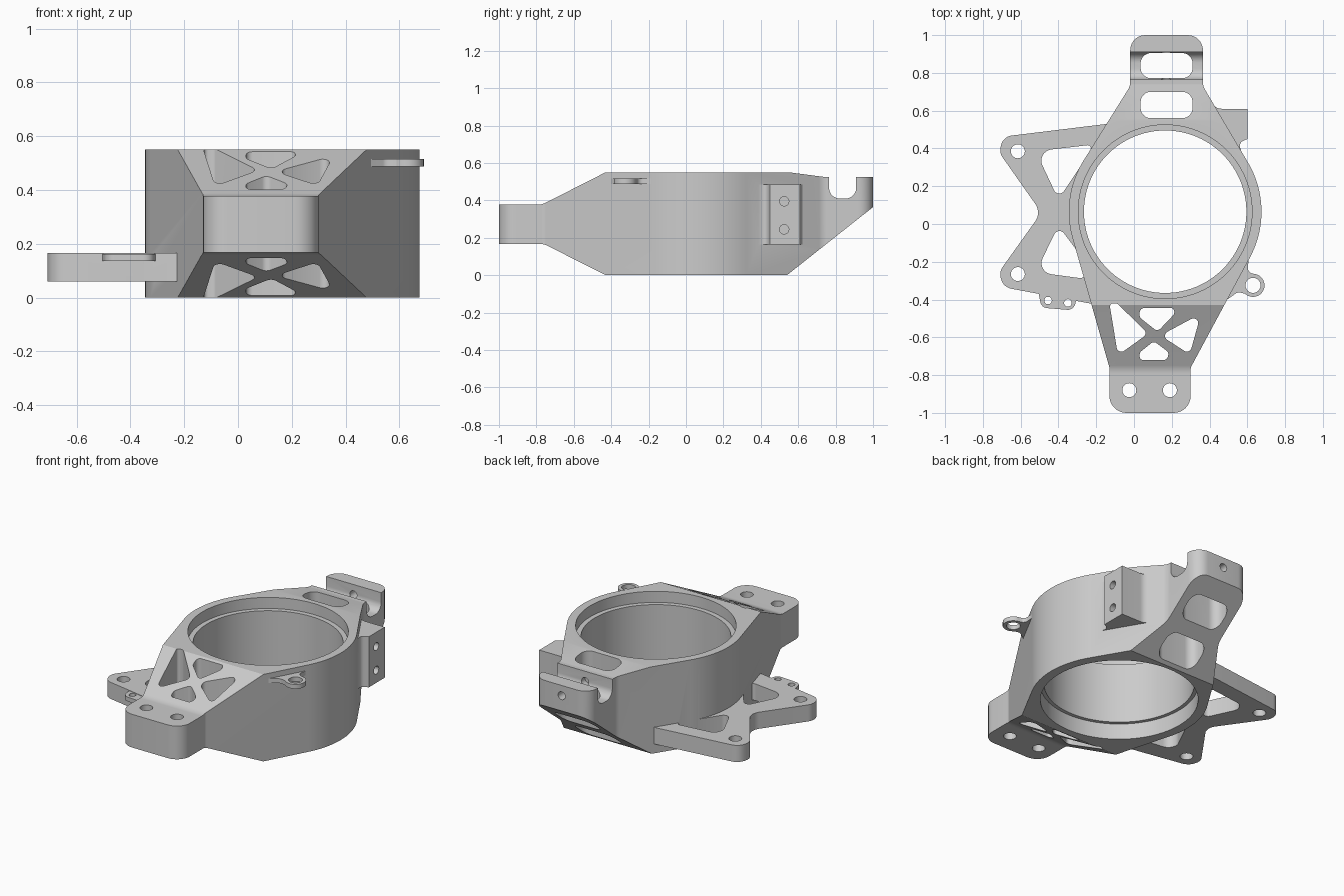
import bpy, bmesh, math
from mathutils import Vector

if "Cube" in bpy.data.objects:
    bpy.data.objects.remove(bpy.data.objects["Cube"])

CX, CY, R = 0.165, 0.065, 0.51   # bore axis and outer body radius


def rounded(pts, default=0.0, seg=8):
    """Polygon corners (x, y[, radius]) -> outline with filleted corners."""
    out, n = [], len(pts)
    for i in range(n):
        p = Vector(pts[i][:2])
        r = pts[i][2] if len(pts[i]) > 2 else default
        a, b = Vector(pts[i - 1][:2]) - p, Vector(pts[(i + 1) % n][:2]) - p
        ang = a.angle(b)
        if r <= 0 or ang > 3.1:
            out.append(p)
            continue
        t = min(r / math.tan(ang / 2), 0.49 * min(a.length, b.length))
        r = t * math.tan(ang / 2)
        c = p + (a.normalized() + b.normalized()).normalized() * (r / math.sin(ang / 2))
        s, e = p + a.normalized() * t - c, p + b.normalized() * t - c
        a0 = math.atan2(s.y, s.x)
        d = (math.atan2(e.y, e.x) - a0 + math.pi) % (2 * math.pi) - math.pi
        out += [c + Vector((math.cos(a0 + d * k / seg), math.sin(a0 + d * k / seg))) * r
                for k in range(seg + 1)]
    return out


def arc(cx, cy, r, a0, a1, n):
    return [(cx + r * math.cos(a0 + (a1 - a0) * k / n),
             cy + r * math.sin(a0 + (a1 - a0) * k / n)) for k in range(n + 1)]


def circle(cx, cy, r, n=32):
    return arc(cx, cy, r, 0, 2 * math.pi, n)[:-1]


def prism(name, pts, lo, hi, axis='z'):
    """Extrude a closed outline along an axis."""
    place = {'z': lambda u, v, w: (u, v, w), 'x': lambda u, v, w: (w, u, v),
             'y': lambda u, v, w: (u, w, v)}[axis]
    bm = bmesh.new()
    f = bm.faces.new([bm.verts.new(place(p[0], p[1], lo)) for p in pts])
    ext = bmesh.ops.extrude_face_region(bm, geom=[f])
    bmesh.ops.translate(bm, vec=place(0, 0, hi - lo),
                        verts=[g for g in ext['geom'] if isinstance(g, bmesh.types.BMVert)])
    bmesh.ops.recalc_face_normals(bm, faces=bm.faces)
    me = bpy.data.meshes.new(name)
    bm.to_mesh(me)
    bm.free()
    ob = bpy.data.objects.new(name, me)
    bpy.context.collection.objects.link(ob)
    return ob


def combine(target, tool, op='DIFFERENCE'):
    mod = target.modifiers.new('bool', 'BOOLEAN')
    mod.operation, mod.object, mod.solver = op, tool, 'EXACT'
    bpy.context.view_layer.objects.active = target
    bpy.ops.object.modifier_apply(modifier=mod.name)
    bpy.data.objects.remove(tool)


def cut(target, pts, lo=-0.5, hi=1.0, axis='z'):
    combine(target, prism('cutter', pts, lo, hi, axis))


def tangent(px, py, sign):
    dx, dy = px - CX, py - CY
    return math.atan2(dy, dx) + sign * math.acos(R / math.hypot(dx, dy))


# Main housing: plan outline intersected with the side profile
a_right = (tangent(0.30, -0.76, 1), tangent(0.365, 0.73, -1))
a_left = (tangent(-0.02, 0.73, 1), tangent(-0.13, -0.76, -1) + 2 * math.pi)
plan = ([(-0.13, -1, 0.09), (0.30, -1, 0.09), (0.30, -0.76, 0.04)]
        + arc(CX, CY, R, *a_right, 28)
        + [(0.365, 0.73, 0.08), (0.365, 1, 0.08), (-0.02, 1, 0.08), (-0.02, 0.73, 0.08)]
        + arc(CX, CY, R, *a_left, 28) + [(-0.13, -0.76, 0.04)])
housing = prism('upright_housing', rounded(plan), -0.2, 0.8)
side = [(-1.1, 0.167), (-0.76, 0.167, 0.1), (-0.43, 0), (0.54, 0), (1.1, 0.443),
        (1.1, 0.525), (0.91, 0.525), (0.91, 0.41, 0.072), (0.765, 0.41, 0.072),
        (0.765, 0.525), (0.74, 0.525), (0.55, 0.55), (-0.43, 0.55), (-0.77, 0.377, 0.1),
        (-1.1, 0.377)]
combine(housing, prism('side_profile', rounded(side), -1, 1, 'x'), 'INTERSECT')

# Side bracket with two windows and mounting holes
bracket = prism('side_bracket', rounded([
    (0.02, 0.55), (-0.69, 0.463, 0.085), (-0.715, 0.38, 0.07), (-0.49, 0.06, 0.08),
    (-0.715, -0.255, 0.07), (-0.69, -0.335, 0.085), (-0.21, -0.425), (0.0, -0.40),
    (0.0, 0.4)]), 0.06, 0.165)
cut(bracket, rounded([(-0.52, 0.385, 0.06), (-0.22, 0.42, 0.03), (-0.24, 0.37, 0.02),
                      (-0.40, 0.13, 0.03)]))
cut(bracket, rounded([(-0.52, -0.255, 0.06), (-0.26, -0.29, 0.03), (-0.25, -0.21, 0.03),
                      (-0.40, -0.01, 0.03)]))
for y in (0.385, -0.265):
    cut(bracket, circle(-0.615, y, 0.037))

# Small sensor tab under the bracket
tab = prism('sensor_tab', rounded([
    (-0.51, -0.34), (-0.49, -0.443, 0.04), (-0.32, -0.457, 0.04),
    (-0.30, -0.38, 0.02), (-0.30, -0.34)]), 0.135, 0.162)
for x, y in ((-0.455, -0.405), (-0.35, -0.418)):
    cut(tab, circle(x, y, 0.02, 20))
    cut(bracket, circle(x, y, 0.02, 20))
combine(bracket, tab, 'UNION')
combine(housing, bracket, 'UNION')

# Rear mounting block with two blind bolt holes
block = prism('rear_block', rounded([
    (0.385, 0.69), (0.43, 0.61, 0.06), (0.60, 0.61), (0.60, 0.45),
    (0.555, 0.43, 0.04), (0.572, 0.37), (0.5, 0.40)]), 0.165, 0.485)
for z in (0.245, 0.395):
    cut(block, circle(0.525, z, 0.025, 24), 0.5, 0.7, 'x')
combine(housing, block, 'UNION')

# Thin cable lug
lug = prism('cable_lug', circle(0.63, -0.325, 0.061), 0.488, 0.516)
neck = prism('lug_neck', rounded([
    (0.55, -0.18), (0.607, -0.19), (0.60, -0.255, 0.04), (0.65, -0.268),
    (0.64, -0.34), (0.59, -0.37), (0.55, -0.36, 0.03), (0.48, -0.41), (0.44, -0.36)]),
    0.488, 0.516)
combine(lug, neck, 'UNION')
cut(lug, circle(0.63, -0.325, 0.04))
combine(housing, lug, 'UNION')

# Stepped bearing bore
cut(housing, circle(CX, CY, 0.43, 96))
cut(housing, circle(CX, CY, 0.46, 96), 0.48, 1.0)
cut(housing, circle(CX, CY, 0.452, 96), -0.5, 0.10)

# Lightening windows in the front arm
for pts in (
        [(-0.13, -0.42), (-0.09, -0.42), (0.075, -0.58), (-0.085, -0.695)],
        [(0.355, -0.475), (0.14, -0.59), (0.295, -0.69)],
        [(0.03, -0.445), (0.21, -0.445), (0.215, -0.475), (0.125, -0.57), (0.03, -0.495)],
        [(0.105, -0.62), (0.185, -0.68), (0.175, -0.72), (0.03, -0.72), (0.03, -0.68)]):
    cut(housing, rounded(pts, 0.025, 6))

# Slots in the rear arm, front bolt holes and rear cross bolt
for y0, y1 in ((0.772, 0.905), (0.56, 0.70)):
    cut(housing, rounded([(0.035, y0), (0.31, y0), (0.31, y1), (0.035, y1)], 0.055))
for x in (-0.025, 0.19):
    cut(housing, circle(x, -0.88, 0.037))
cut(housing, circle(0.17, 0.46, 0.025, 24), 0.73, 1.1, 'y')

# Smooth curved walls, keep machined edges sharp
bpy.ops.object.select_all(action='DESELECT')
housing.select_set(True)
bpy.context.view_layer.objects.active = housing
bpy.ops.object.shade_smooth_by_angle(angle=math.radians(25))
